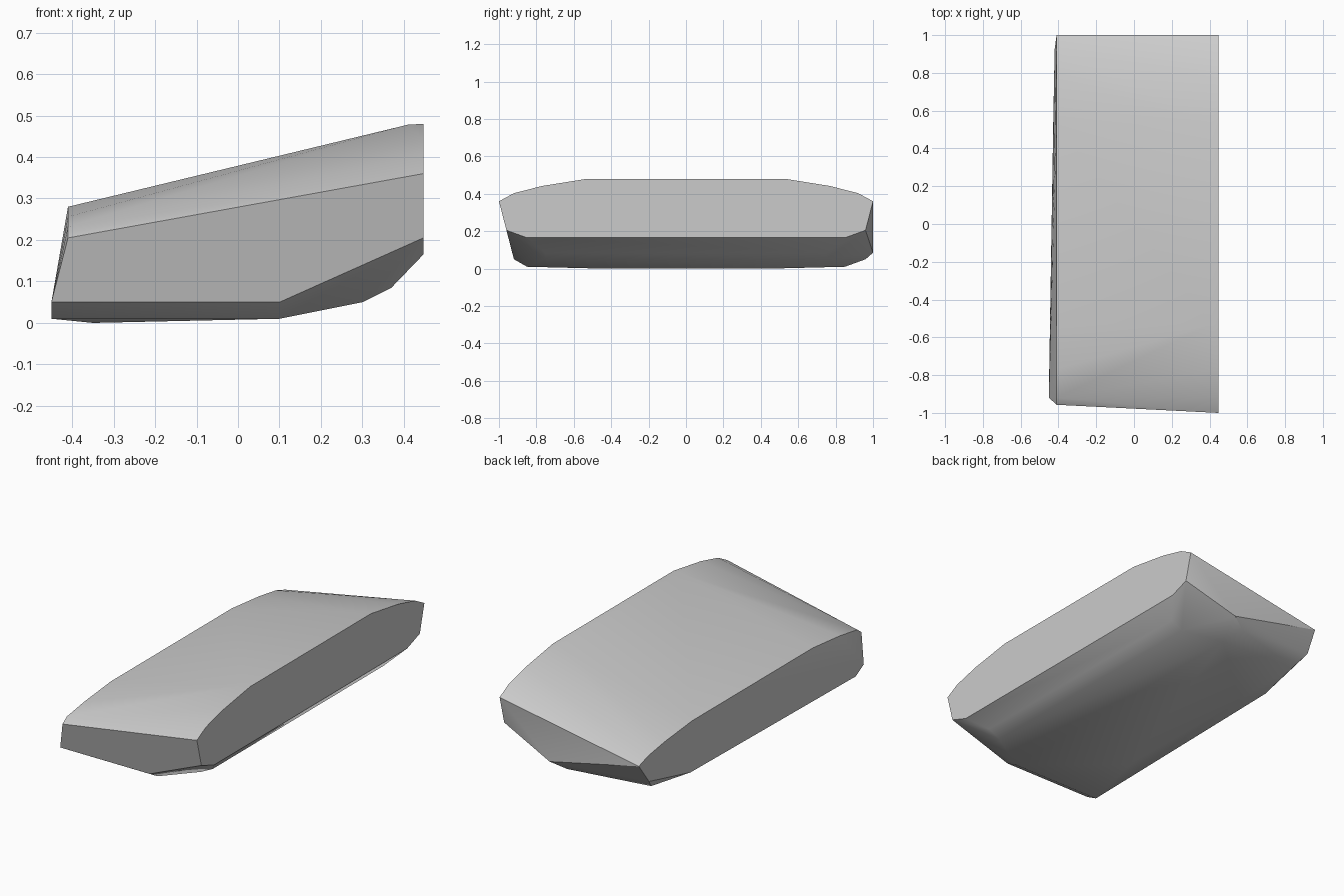
import bpy
import bmesh
import math

cube = bpy.data.objects.get("Cube")
if cube:
    bpy.data.objects.remove(cube, do_unlink=True)

# Single plain grey
grey = bpy.data.materials.new("plain_grey")
grey.use_nodes = True
colour = (0.6, 0.6, 0.6, 1)
grey.diffuse_color = colour
grey.node_tree.nodes["Principled BSDF"].inputs["Base Color"].default_value = colour


def mirrored(x, y, z):
    return [(x, y, z), (x, -y, z)]


points = []

# Crowned top: half width and share of the crown height
crown = [(0.92, 0.36), (0.77, 0.68), (0.53, 1)]
for x, rim, top in [(-0.41, 0.205, 0.28), (0.447, 0.36, 0.48)]:
    for y, share in crown:
        points += mirrored(x, y, rim + share * (top - rim))
points += mirrored(0.41, 0.53, 0.478)

# Front rim and sloping front face
points += [(-0.41, -0.957, 0.205), (0.447, -1, 0.36),
           (-0.45, -0.92, 0.05), (0.1, -0.92, 0.05)]

# Back rim with its angled lower corner
points += [(-0.41, 1, 0.205), (0.447, 1, 0.36), (0.14, 1, 0.085),
           (0.06, 0.96, 0.05), (-0.42, 0.925, 0.095)]

# Lower edge of the tall end
points += mirrored(0.447, 0.96, 0.205)
points += mirrored(0.447, 0.85, 0.165)

# Rounded underside
for x, y, z in [(0.1, 0.85, 0.01), (0.3, 0.75, 0.05), (0.37, 0.75, 0.085),
                (-0.35, 0.45, 0.0)]:
    points += mirrored(x, y, z)
points += [(-0.45, -0.85, 0.01), (-0.427, 0.57, 0.012), (-0.38, 0.85, 0.03)]

# Skin the sections into one closed body
bm = bmesh.new()
for p in points:
    bm.verts.new(p)
hull = bmesh.ops.convex_hull(bm, input=bm.verts)
spare = {g for g in hull["geom_interior"] + hull["geom_unused"]
         if isinstance(g, bmesh.types.BMVert)}
bmesh.ops.delete(bm, geom=list(spare), context="VERTS")
bmesh.ops.dissolve_limit(bm, angle_limit=math.radians(1.5),
                         verts=bm.verts, edges=bm.edges)
bmesh.ops.recalc_face_normals(bm, faces=bm.faces)

mesh = bpy.data.meshes.new("wedge_body")
bm.to_mesh(mesh)
bm.free()
mesh.materials.append(grey)
body = bpy.data.objects.new("wedge_body", mesh)
bpy.context.collection.objects.link(body)

# Smooth crown and underside, crisp rims
bpy.ops.object.select_all(action="DESELECT")
body.select_set(True)
bpy.context.view_layer.objects.active = body
bpy.ops.object.shade_smooth_by_angle(angle=math.radians(32))
